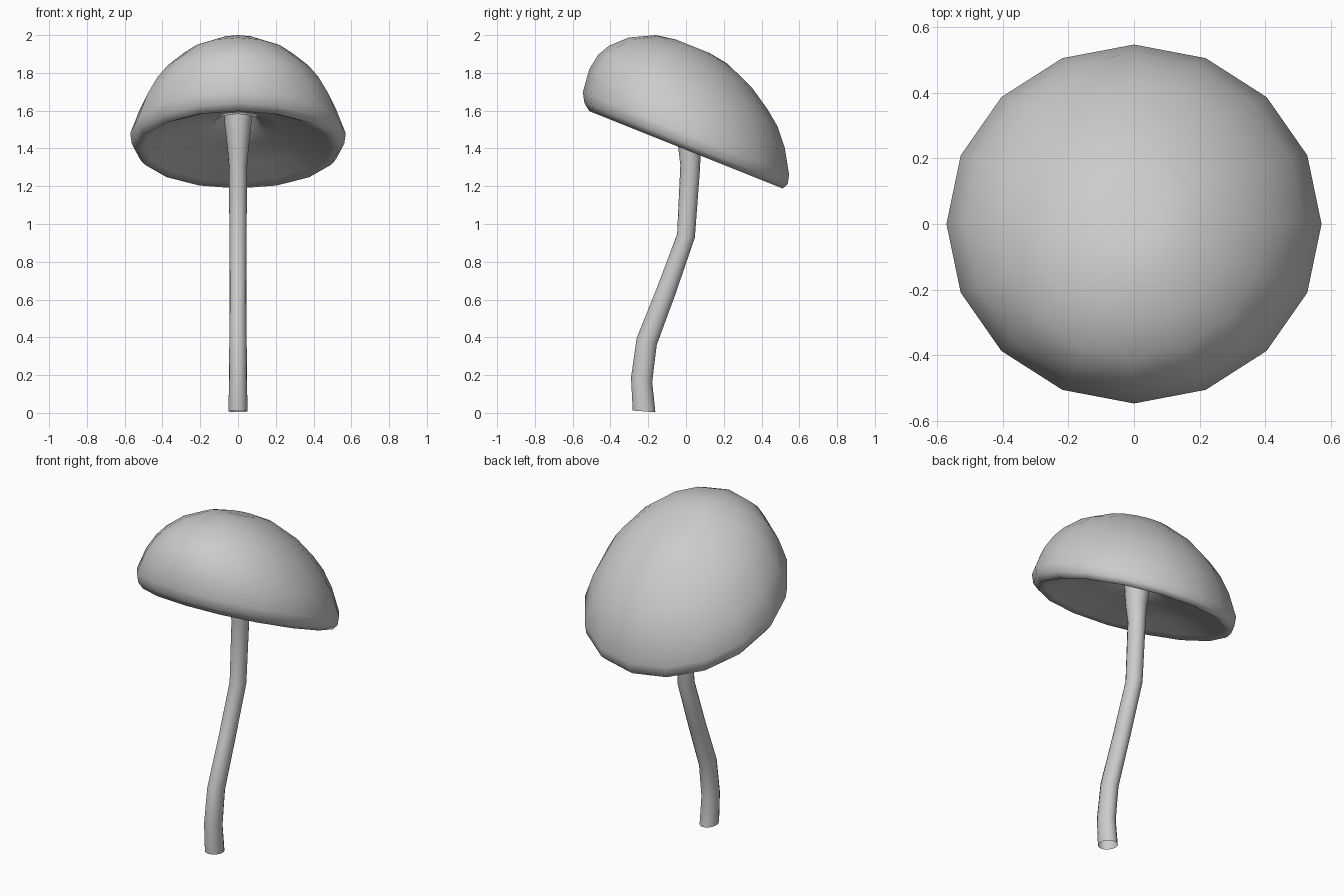
import bpy, bmesh
from math import sin, cos, tau


def loft(name, rings, sides, pole=None):
    """Skin rings of (centre y, centre z, x radius, y radius, z slope along y)."""
    bm = bmesh.new()
    loops = []
    for cy, cz, rx, ry, slope in rings:
        loop = []
        for i in range(sides):
            a = tau * i / sides
            dy = ry * sin(a)
            loop.append(bm.verts.new((rx * cos(a), cy + dy, cz + slope * dy)))
        loops.append(loop)
    for lo, hi in zip(loops, loops[1:]):
        for i in range(sides):
            j = (i + 1) % sides
            bm.faces.new((lo[i], lo[j], hi[j], hi[i]))
    if pole:
        tip = bm.verts.new(pole)
        for i in range(sides):
            bm.faces.new((loops[-1][i], loops[-1][(i + 1) % sides], tip))
    for f in bm.faces:
        f.smooth = True
    mesh = bpy.data.meshes.new(name)
    bm.to_mesh(mesh)
    bm.free()
    obj = bpy.data.objects.new(name, mesh)
    bpy.context.collection.objects.link(obj)
    return obj


# Cap: shallow conical underside with a pit round the stem, rounded rim, dome;
# sheared so it dips to the back
SLOPE = -0.4
# (radius, height, y offset, x stretch)
cap_profile = [
    (0.075, 1.61, 0.03, 1), (0.095, 1.585, 0.03, 1), (0.13, 1.54, 0.025, 1),
    (0.22, 1.515, 0.015, 1.03), (0.36, 1.465, 0.005, 1.04),
    (0.47, 1.41, 0.0, 1.045), (0.512, 1.393, 0.0, 1.045),
    (0.538, 1.425, 0.0, 1.045), (0.546, 1.48, 0.0, 1.045),
    (0.517, 1.615, 0.005, 1.0), (0.475, 1.71, 0.01, 0.97),
    (0.42, 1.78, 0.012, 0.96), (0.325, 1.865, 0.02, 0.95),
    (0.19, 1.936, 0.03, 0.9), (0.09, 1.955, 0.035, 0.9),
]
loft("cap", [(c, h + SLOPE * c, r * k, r, SLOPE) for r, h, c, k in cap_profile],
     16, pole=(0, 0.04, 1.935))

# Stem: bent open tube that widens into the underside of the cap
loft("stem", [
    (-0.222, 0.008, 0.050, 0.060, -0.07),
    (-0.235, 0.175, 0.048, 0.056, -0.2),
    (-0.208, 0.378, 0.046, 0.053, -0.35),
    (-0.105, 0.645, 0.045, 0.049, -0.35),
    (0.0, 0.938, 0.046, 0.047, -0.2),
    (0.022, 1.30, 0.047, 0.052, -0.2),
    (0.017, 1.42, 0.058, 0.062, -0.3),
    (0.025, 1.52, 0.070, 0.070, SLOPE),
    (0.030, 1.598, 0.075, 0.075, SLOPE),
], 16)
